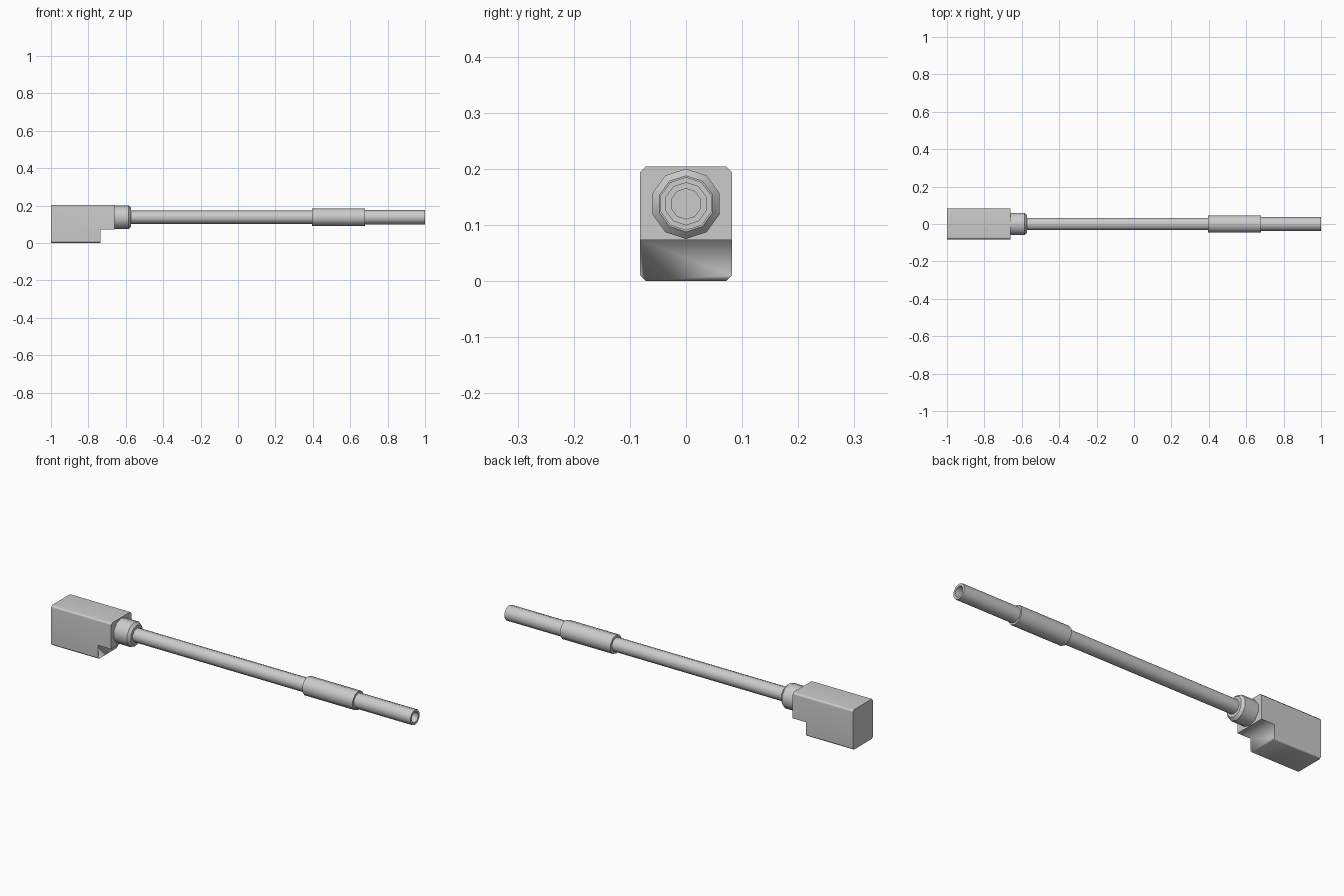
import bpy, bmesh, math

if "Cube" in bpy.data.objects:
    bpy.data.objects.remove(bpy.data.objects["Cube"])

AXIS_Z = 0.1375
SIDES = 10

grey = bpy.data.materials.new("mid_grey")
grey.diffuse_color = (0.54, 0.54, 0.54, 1)
grey.use_nodes = True
grey.node_tree.nodes["Principled BSDF"].inputs["Base Color"].default_value = grey.diffuse_color


def finish(bm, name, angle):
    bmesh.ops.recalc_face_normals(bm, faces=bm.faces)
    mesh = bpy.data.meshes.new(name)
    bm.to_mesh(mesh)
    bm.free()
    mesh.materials.append(grey)
    obj = bpy.data.objects.new(name, mesh)
    bpy.context.collection.objects.link(obj)
    bpy.ops.object.select_all(action='DESELECT')
    obj.select_set(True)
    bpy.context.view_layer.objects.active = obj
    bpy.ops.object.shade_smooth_by_angle(angle=math.radians(angle))
    return obj


def turned(name, profile):
    """Ten-sided part turned about the long axis; profile is (x, radius) pairs."""
    bm = bmesh.new()
    rings = []
    for x, r in profile:
        ring = []
        for i in range(SIDES):
            a = 2 * math.pi * i / SIDES
            ring.append(bm.verts.new((x, r * math.sin(a), AXIS_Z + r * math.cos(a))))
        rings.append(ring)
    for a, b in zip(rings, rings[1:]):
        for i in range(SIDES):
            j = (i + 1) % SIDES
            bm.faces.new((a[i], a[j], b[j], b[i]))
    bm.faces.new(rings[0])
    bm.faces.new(rings[-1])
    return finish(bm, name, 40)


# Stepped rear block: side profile extruded across y, long edges chamfered
W = 0.082
STEP_X = -0.735
bm = bmesh.new()
outline = [(-1, 0), (STEP_X, 0), (STEP_X, 0.073), (-0.66, 0.073), (-0.66, 0.204), (-1, 0.204)]
face = bm.faces.new([bm.verts.new((x, -W, z)) for x, z in outline])
ext = bmesh.ops.extrude_face_region(bm, geom=[face])
bmesh.ops.translate(bm, vec=(0, 2 * W, 0),
                    verts=[v for v in ext["geom"] if isinstance(v, bmesh.types.BMVert)])
bmesh.ops.recalc_face_normals(bm, faces=bm.faces)
long_edges = [e for e in bm.edges
              if abs(e.verts[0].co.x - e.verts[1].co.x) > 0.2]
bmesh.ops.bevel(bm, geom=long_edges, offset=0.01, segments=1, affect='EDGES')
block = finish(bm, "rear_block", 50)

# Step face shades smoothly into the underside
verts = block.data.vertices
for e in block.data.edges:
    a, b = (verts[i].co for i in e.vertices)
    if abs(a.x - STEP_X) < 1e-4 and abs(b.x - STEP_X) < 1e-4 and abs(a.y - b.y) > 0.1:
        e.use_edge_sharp = False
weighted = block.modifiers.new("weighted_normals", 'WEIGHTED_NORMAL')
weighted.keep_sharp = True

# Collar with a chamfered front lip
turned("collar", [(-0.67, 0.0625), (-0.585, 0.0625), (-0.572, 0.05)])

# Long thin rod
turned("rod", [(-0.58, 0.035), (0.4, 0.035)])

# Thicker sleeve
turned("sleeve", [(0.395, 0.0475), (0.68, 0.0475)])

# End tube with an open bore
turned("end_tube", [(0.675, 0.0385), (1.0, 0.0385), (1.0, 0.027), (0.94, 0.027)])
